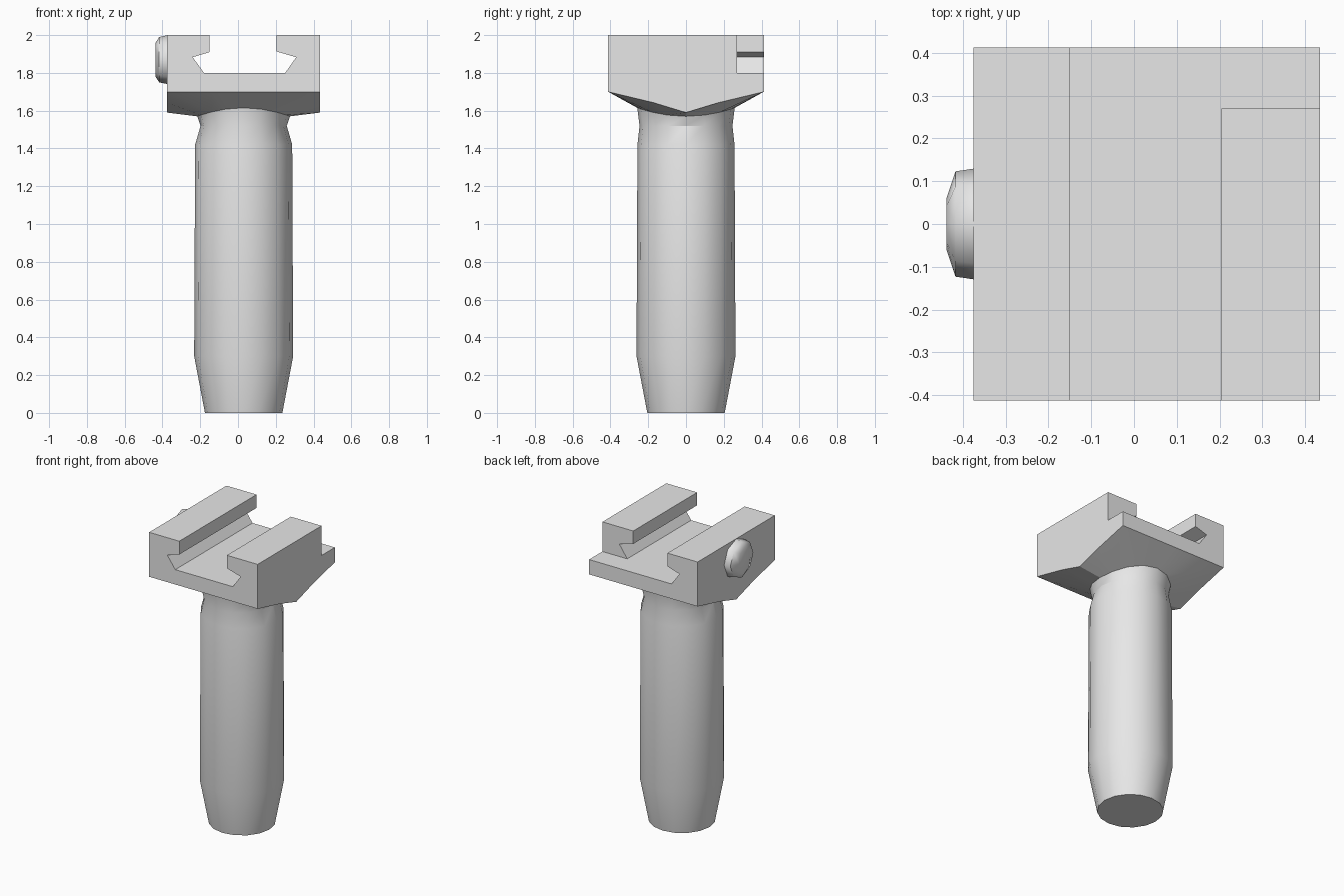
import bpy, bmesh
from math import sin, cos, pi, radians

cube = bpy.data.objects.get("Cube")
if cube:
    bpy.data.objects.remove(cube, do_unlink=True)

grey = bpy.data.materials.new("plain grey")
grey.use_nodes = True
colour = (0.8, 0.8, 0.8, 1)
grey.diffuse_color = colour
grey.node_tree.nodes["Principled BSDF"].inputs["Base Color"].default_value = colour

CX = 0.03                    # the grip and mount share this centre line
HALF_X, HALF_Y = 0.405, 0.412
SIDES = 16


def loft(name, rings, cap_start, cap_end, smooth=30):
    """Skin a list of equal-length point rings."""
    bm = bmesh.new()
    loops = [[bm.verts.new(p) for p in ring] for ring in rings]
    n = len(rings[0])
    for a, b in zip(loops, loops[1:]):
        for i in range(n):
            j = (i + 1) % n
            bm.faces.new((a[i], a[j], b[j], b[i]))
    if cap_start:
        bm.faces.new(loops[0][::-1])
    if cap_end:
        bm.faces.new(loops[-1])
    bmesh.ops.recalc_face_normals(bm, faces=bm.faces)
    mesh = bpy.data.meshes.new(name)
    bm.to_mesh(mesh)
    bm.free()
    mesh.materials.append(grey)
    obj = bpy.data.objects.new(name, mesh)
    bpy.context.collection.objects.link(obj)
    bpy.ops.object.select_all(action='DESELECT')
    obj.select_set(True)
    bpy.context.view_layer.objects.active = obj
    bpy.ops.object.shade_smooth_by_angle(angle=radians(smooth))
    return obj


def angles(n):
    return [2 * pi * i / n for i in range(n)]


def ellipse(rx, ry, z, rise=0):
    return [(CX + rx * cos(a), ry * sin(a), z + rise * sin(a) ** 2)
            for a in angles(SIDES)]


def rectangle(z=None):
    """Rectangular ring; without z its lower edge follows the side ridge."""
    ring = []
    for a in angles(SIDES):
        m = max(abs(cos(a)), abs(sin(a)))
        u, v = cos(a) / m, sin(a) / m
        height = 1.59 + 0.11 * abs(v) ** 0.85 if z is None else z
        ring.append((CX + u * HALF_X, v * HALF_Y, height))
    return ring


# Handle with tapered foot and pinched neck
neck = ellipse(0.245, 0.258, 1.57, 0.045)
loft("grip", [ellipse(0.205, 0.205, 0), ellipse(0.262, 0.262, 0.3),
              ellipse(0.257, 0.257, 1.42), ellipse(0.228, 0.246, 1.52),
              neck], True, False)

# Mount plate flaring out of the neck
loft("mount_plate", [neck, rectangle(), rectangle(1.8)], False, True, 20)


# Two undercut rails, the left one cut short at the back
def rail(name, profile, back):
    loft(name, [[(x, y, z) for x, z in profile] for y in (-HALF_Y, back)],
         True, True, 10)


rail("right_rail", [(-0.375, 1.8), (-0.18, 1.8), (-0.24, 1.883),
                    (-0.15, 1.91), (-0.15, 2), (-0.375, 2)], HALF_Y)
rail("left_rail", [(0.435, 1.8), (0.25, 1.8), (0.308, 1.883),
                   (0.205, 1.913), (0.205, 2), (0.435, 2)], 0.27)

# Domed release button on the right side
button = [(-0.37, 0.13, 0.13), (-0.417, 0.123, 0.12), (-0.438, 0.06, 0.088)]
loft("side_button", [[(x, ry * sin(a), 1.87 + rz * cos(a)) for a in angles(8)]
                     for x, ry, rz in button], False, True, 50)
